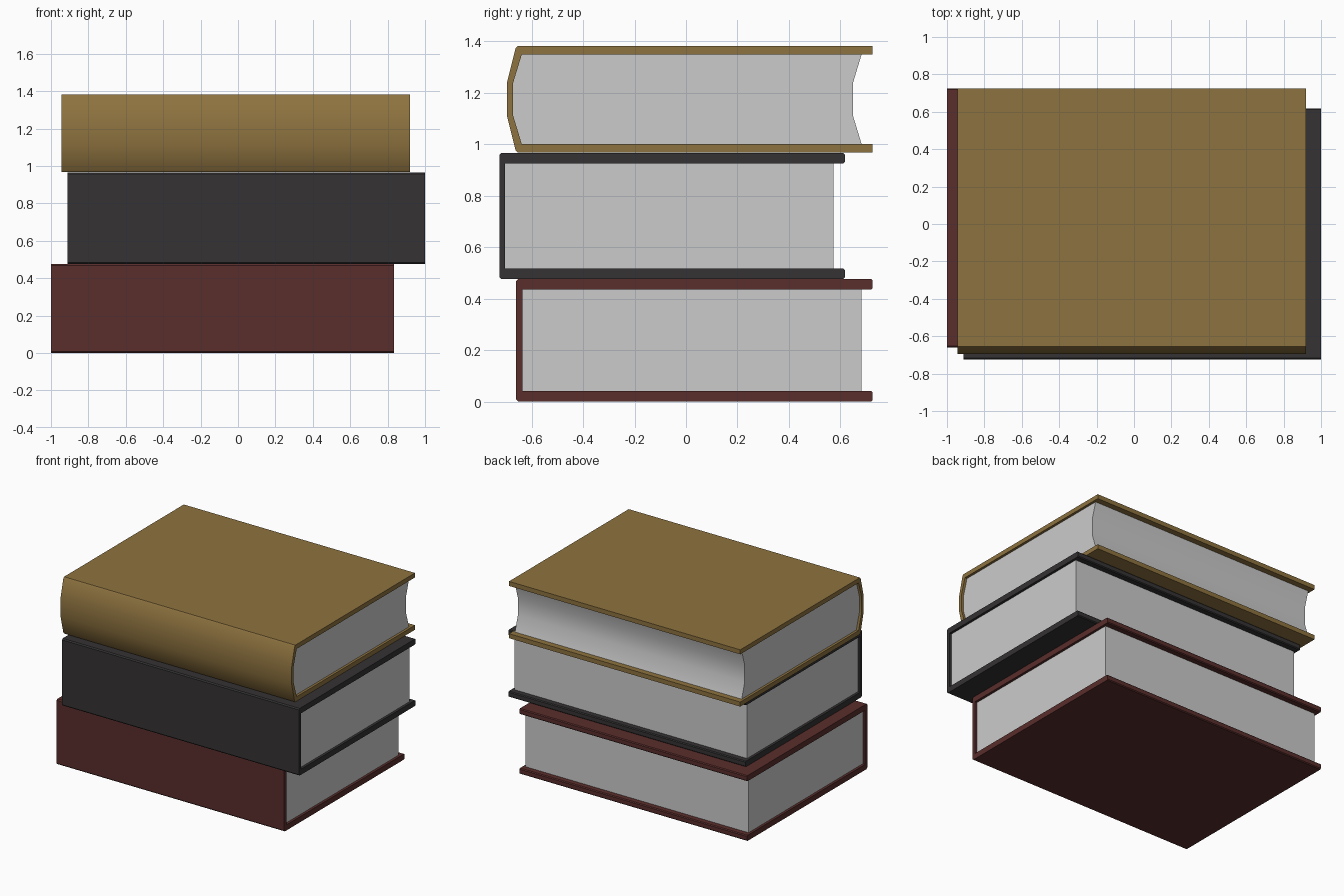
import bpy, bmesh

if "Cube" in bpy.data.objects:
    bpy.data.objects.remove(bpy.data.objects["Cube"])


def material(name, rgb):
    m = bpy.data.materials.new(name)
    m.diffuse_color = (*rgb, 1)
    m.use_nodes = True
    m.node_tree.nodes["Principled BSDF"].inputs["Base Color"].default_value = m.diffuse_color
    return m


def extrude_profile(name, profile, x0, x1, mat=None, angle=0.6):
    """Extrude a closed (y, z) outline along x."""
    bm = bmesh.new()
    face = bm.faces.new([bm.verts.new((x0, y, z)) for y, z in profile])
    out = bmesh.ops.extrude_face_region(bm, geom=[face])
    for v in out["geom"]:
        if isinstance(v, bmesh.types.BMVert):
            v.co.x = x1
    bmesh.ops.recalc_face_normals(bm, faces=bm.faces)
    mesh = bpy.data.meshes.new(name)
    bm.to_mesh(mesh)
    bm.free()
    obj = bpy.data.objects.new(name, mesh)
    bpy.context.collection.objects.link(obj)
    if mat:
        mesh.materials.append(mat)
    bpy.context.view_layer.objects.active = obj
    obj.select_set(True)
    bpy.ops.object.shade_smooth_by_angle(angle=angle)
    obj.select_set(False)
    return obj


def mirrored(half, mid):
    """Complete an upper half outline with its reflection about z = mid."""
    return half + [(y, 2 * mid - z) for y, z in reversed(half)]


def book(name, x, y, z, board, spine, overhang, mat, bulge=0.0, bevel=0.006):
    (x0, x1), (y0, y1), (z0, z1) = x, y, z
    mid, c, inset = (z0 + z1) / 2, 0.008, 0.018
    zi, yp = z1 - board, y1 - overhang
    belly = mid + 0.062
    # cover: one bent sheet forming both boards and the spine
    half = [(y0 + spine, zi), (y1 - bevel, zi), (y1, zi + bevel),
            (y1, z1 - bevel), (y1 - bevel, z1), (y0 + c, z1), (y0, z1 - c)]
    if bevel == 0:
        half[1:5] = [(y1, zi), (y1, z1)]
    inner = half[0]
    outer = half[1:]
    if bulge:
        outer.append((y0 - bulge, belly))
    outline = mirrored(outer, mid) + [(inner[0], 2 * mid - zi)]
    if bulge:
        yb = y0 + spine - bulge
        outline += [(yb, 2 * mid - belly), (yb, belly)]
    outline.append(inner)
    extrude_profile(name + "_cover", outline, x0, x1, mat)
    # page block: follows the spine curve, hollow at the fore edge
    front, back = [(y0 + spine, zi)], [(yp, zi)]
    if bulge:
        front.append((y0 + spine - bulge, belly))
        back.append((yp - bulge, belly))
    outline = mirrored(back, mid) + list(reversed(mirrored(front, mid)))
    extrude_profile(name + "_pages", outline, x0 + inset, x1 - inset)


red = material("red_cloth", (0.10, 0.027, 0.025))
black = material("black_cloth", (0.035, 0.032, 0.032))
gold = material("gold_cloth", (0.27, 0.17, 0.05))

book("bottom_book", (-1.0, 0.835), (-0.66, 0.725), (0.0, 0.476), 0.041, 0.024, 0.043, red)
book("middle_book", (-0.912, 1.0), (-0.725, 0.617), (0.476, 0.965), 0.041, 0.022, 0.044, black)
book("top_book", (-0.945, 0.92), (-0.662, 0.725), (0.967, 1.381), 0.033, 0.024, 0.043, gold,
     bulge=0.034, bevel=0)
